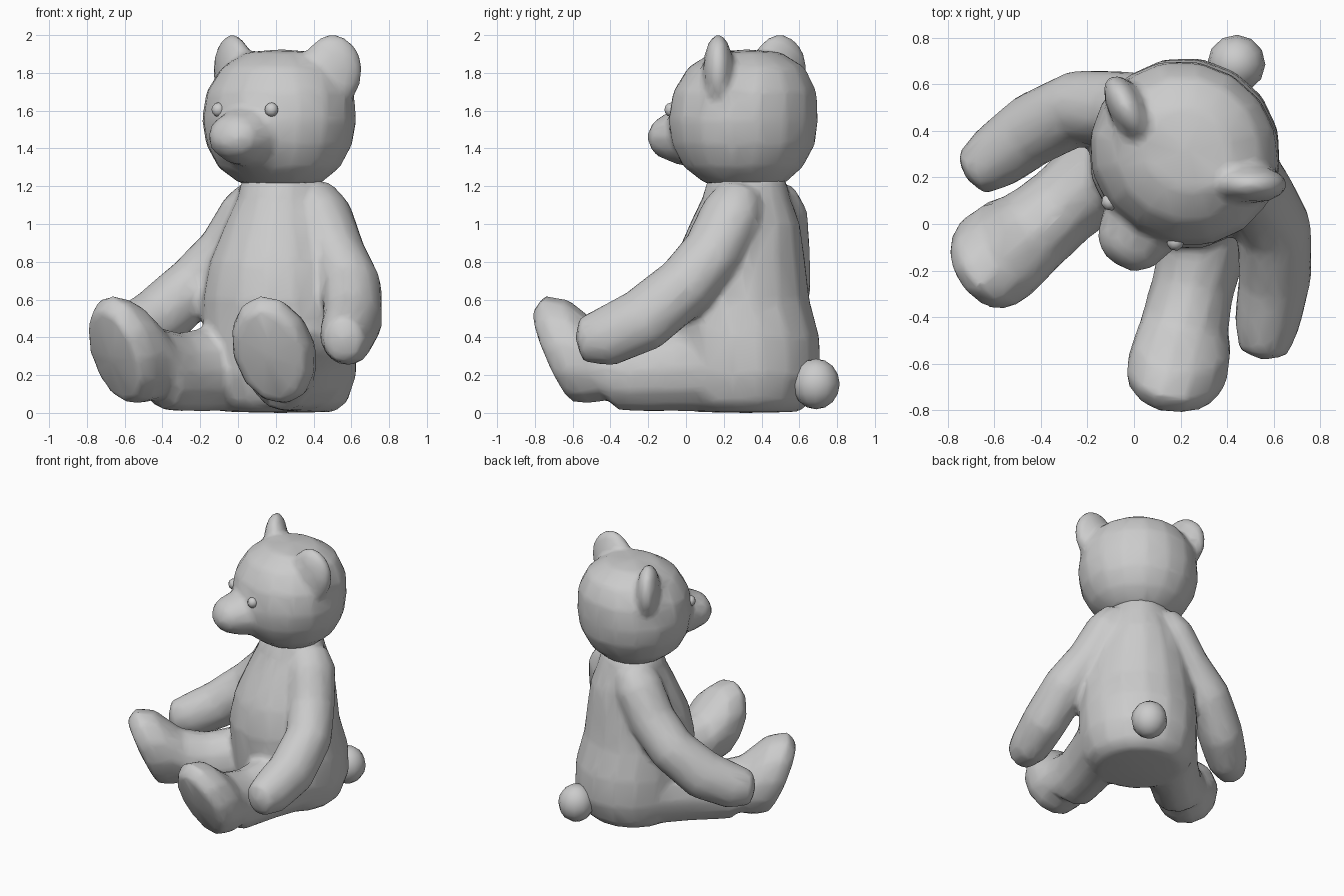
import bpy, bmesh, math
from mathutils import Vector, Matrix

if "Cube" in bpy.data.objects:
    bpy.data.objects.remove(bpy.data.objects["Cube"])

# The seated bear is modelled facing -y, then turned and shifted as a whole
PLACE = Matrix.Translation((0.228, 0.32, 0)) @ Matrix.Rotation(math.radians(-31.5), 4, 'Z')

fur = bpy.data.materials.new("plain_grey")
fur.diffuse_color = (0.6, 0.6, 0.6, 1)
fur.use_nodes = True
fur.node_tree.nodes["Principled BSDF"].inputs["Base Color"].default_value = fur.diffuse_color


def finish(name, bm, fuse=False):
    """Place a mesh, shade it smooth and, if asked, fuse its shells into one soft skin."""
    bm.transform(PLACE)
    bmesh.ops.recalc_face_normals(bm, faces=bm.faces)
    me = bpy.data.meshes.new(name)
    bm.to_mesh(me)
    bm.free()
    me.materials.append(fur)
    for p in me.polygons:
        p.use_smooth = True
    ob = bpy.data.objects.new(name, me)
    bpy.context.collection.objects.link(ob)
    if fuse:
        skin = ob.modifiers.new("skin", 'REMESH')
        skin.mode = 'VOXEL'
        skin.voxel_size = 0.02
        skin.use_smooth_shade = True
        soft = ob.modifiers.new("soft", 'SMOOTH')
        soft.factor = 0.5
        soft.iterations = 10
        low = ob.modifiers.new("low", 'DECIMATE')
        low.ratio = 0.1


def loft(bm, start, rings, end, mirror=1, sides=12):
    """Closed tube: pole, elliptical rings (centre, half width, half height[, normal]), pole."""
    pts = [Vector(start)] + [Vector(r[0]) for r in rings] + [Vector(end)]
    loops = []
    for i, r in enumerate(rings):
        t = Vector(r[3]) if len(r) > 3 else pts[i + 2] - pts[i]
        t.normalize()
        side = Vector((1, 0, 0))
        side = (side - t * side.dot(t)).normalized()
        up = t.cross(side)
        loop = []
        for k in range(sides):
            a = 2 * math.pi * k / sides
            p = pts[i + 1] + side * r[1] * math.cos(a) + up * r[2] * math.sin(a)
            loop.append(bm.verts.new((p.x * mirror, p.y, p.z)))
        loops.append(loop)
    first, last = [bm.verts.new((p.x * mirror, p.y, p.z)) for p in (pts[0], pts[-1])]
    for k in range(sides):
        j = (k + 1) % sides
        bm.faces.new((first, loops[0][j], loops[0][k]))
        bm.faces.new((last, loops[-1][k], loops[-1][j]))
        for a, b in zip(loops, loops[1:]):
            bm.faces.new((a[k], a[j], b[j], b[k]))


def ball(bm, centre, radii, yaw=0, segs=12, rows=8):
    m = (Matrix.Translation(centre) @ Matrix.Rotation(yaw, 4, 'Z')
         @ Matrix.Diagonal((*radii, 1)))
    bmesh.ops.create_uvsphere(bm, u_segments=segs, v_segments=rows, radius=1, matrix=m)


def column(bm, rows, bottom, top):
    """Upright loft from rows of (y, z, half width, half depth)."""
    loft(bm, (0, rows[0][0], bottom),
         [((0, y, z), w, d, (0, 0, 1)) for y, z, w, d in rows],
         (0, rows[-1][0], top), sides=16)


body, head = bmesh.new(), bmesh.new()

# Torso: wide seat, round belly, narrow neck
column(body, [
    (0, 0.005, 0.29, 0.28), (0, 0.06, 0.36, 0.34), (0, 0.20, 0.405, 0.395),
    (-0.015, 0.40, 0.415, 0.40), (-0.055, 0.60, 0.40, 0.38),
    (-0.045, 0.80, 0.365, 0.35), (-0.01, 1.00, 0.295, 0.295),
    (0, 1.14, 0.235, 0.235), (0, 1.24, 0.21, 0.21)], 0.0, 1.25)

# Head and muzzle
column(head, [
    (-0.01, 1.215, 0.22, 0.21), (-0.02, 1.30, 0.33, 0.315),
    (-0.02, 1.42, 0.395, 0.38), (-0.02, 1.55, 0.42, 0.395),
    (-0.01, 1.70, 0.40, 0.38), (0, 1.83, 0.32, 0.31),
    (0, 1.91, 0.19, 0.18)], 1.205, 1.925)
loft(head, (0, -0.20, 1.47), [
    ((0, -0.29, 1.475), 0.21, 0.18), ((0, -0.42, 1.46), 0.17, 0.15),
    ((0, -0.51, 1.47), 0.145, 0.12), ((0, -0.56, 1.485), 0.09, 0.075)],
    (0, -0.578, 1.49))

for s in (1, -1):
    # Ears turn outward
    ball(head, (s * 0.31, 0.015, 1.812), (0.165, 0.082, 0.195), s * math.radians(31))

    # Arms sweep down and forward to a blunt paw
    loft(body, (0.13, 0.06, 1.20), [
        ((0.165, 0.06, 1.16), 0.11, 0.13), ((0.23, 0.05, 1.06), 0.145, 0.17),
        ((0.345, 0.00, 0.85), 0.15, 0.165), ((0.49, -0.085, 0.67), 0.16, 0.165),
        ((0.61, -0.27, 0.49), 0.158, 0.175), ((0.685, -0.46, 0.40), 0.142, 0.16),
        ((0.735, -0.575, 0.385), 0.105, 0.12)], (0.748, -0.605, 0.385), s)

    # Legs end in thick upright feet with tilted oval soles
    plan = Vector((0.32, -0.947, 0))
    sole = (plan * 0.91 + Vector((0, 0, -0.41))).normalized()
    half = (plan * 0.98 + Vector((0, 0, -0.2))).normalized()
    foot = Vector((0.46, -0.835, 0.335))
    loft(body, (0.17, 0.16, 0.23), [
        ((0.18, 0.08, 0.235), 0.21, 0.225, plan), ((0.225, -0.12, 0.24), 0.205, 0.235, plan),
        ((0.275, -0.32, 0.23), 0.19, 0.225, plan), ((0.33, -0.49, 0.215), 0.18, 0.21, plan),
        ((0.375, -0.62, 0.235), 0.19, 0.23, half),
        (foot - plan * 0.12 + Vector((0, 0, 0.0)), 0.212, 0.295, sole),
        (foot, 0.222, 0.32, sole), (foot + sole * 0.085, 0.19, 0.27, sole)],
        foot + sole * 0.11, s)

    # Bead eyes
    eye = bmesh.new()
    ball(eye, (s * 0.165, -0.365, 1.605), (0.038, 0.038, 0.038), 0, 8, 6)
    finish(("right" if s > 0 else "left") + "_eye", eye)

finish("body_with_limbs", body, True)
finish("head_with_ears", head, True)

# Tail
tail = bmesh.new()
ball(tail, (-0.012, 0.425, 0.153), (0.125, 0.125, 0.134))
finish("tail", tail)
